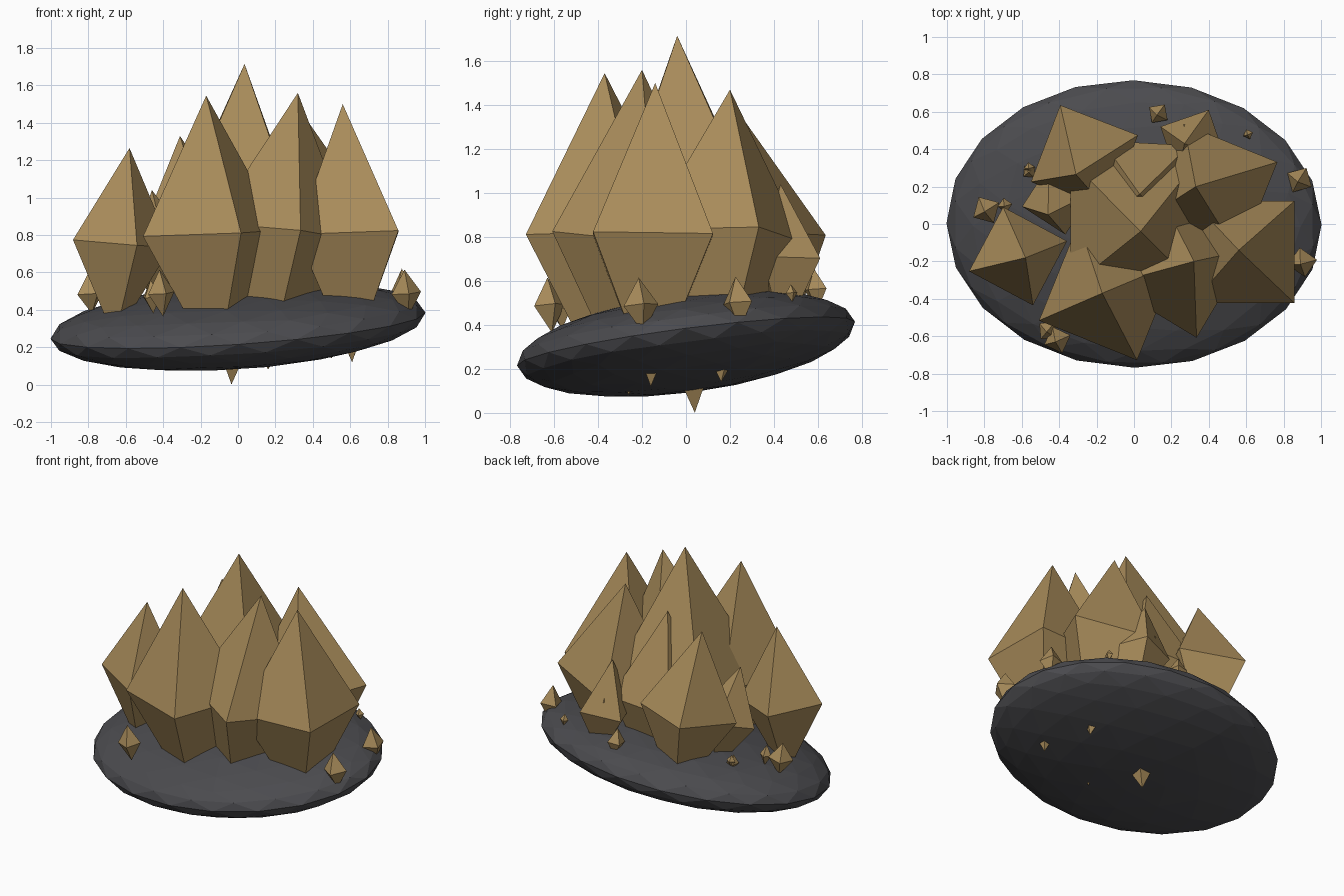
import bpy, bmesh, math
from mathutils import Matrix, Vector

if "Cube" in bpy.data.objects:
    bpy.data.objects.remove(bpy.data.objects["Cube"])


def material(name, rgb):
    m = bpy.data.materials.new(name)
    m.diffuse_color = (*rgb, 1)
    m.use_nodes = True
    m.node_tree.nodes["Principled BSDF"].inputs["Base Color"].default_value = m.diffuse_color
    return m


ROCK = material("charcoal rock", (0.07, 0.07, 0.077))
AMBER = material("tan crystal", (0.40, 0.265, 0.105))


def add_object(name, bm, mat):
    mesh = bpy.data.meshes.new(name)
    bm.to_mesh(mesh)
    bm.free()
    mesh.materials.append(mat)
    ob = bpy.data.objects.new(name, mesh)
    bpy.context.collection.objects.link(ob)
    return ob


def crystal(name, centre, tip, radius, angle):
    """Square bipyramid around a centre, with its upper point at tip."""
    c = Vector(centre)
    axis = Vector(tip) - c
    tilt = Vector((0, 0, 1)).rotation_difference(axis).to_matrix()
    bm = bmesh.new()
    ring = []
    for i in range(4):
        a = math.radians(angle + 90 * i)
        ring.append(bm.verts.new(c + tilt @ Vector((radius * math.cos(a), radius * math.sin(a), 0))))
    top, low = bm.verts.new(c + axis), bm.verts.new(c - axis)
    for i in range(4):
        a, b = ring[i], ring[(i + 1) % 4]
        bm.faces.new((a, b, top))
        bm.faces.new((b, a, low))
    return add_object(name, bm, AMBER)


# Tilted, flattened stone base
bm = bmesh.new()
bmesh.ops.create_icosphere(bm, subdivisions=3, radius=1)
lean = Vector((0, 0, 1)).rotation_difference(Vector((-0.07, -0.13, 1))).to_matrix().to_4x4()
bm.transform(Matrix.Translation((0, 0, 0.315)) @ lean @ Matrix.Diagonal((1.005, 0.775, 0.213, 1)))
add_object("stone_base", bm, ROCK)

# Large and medium crystals: centre, upper tip, ring radius, corner angle
crystals = [
    ("centre_crystal", (0, 0, 0.858), (0.035, -0.04, 1.715), 0.48, 45),
    ("front_crystal", (-0.14, -0.36, 0.81), (-0.17, -0.37, 1.545), 0.40, -67),
    ("front_right_crystal", (0.24, -0.23, 0.82), (0.32, -0.20, 1.56), 0.39, -76),
    ("right_crystal", (0.585, -0.15, 0.81), (0.56, -0.14, 1.50), 0.386, -45),
    ("back_right_crystal", (0.415, 0.18, 0.805), (0.33, 0.20, 1.47), 0.385, 23),
    ("back_left_crystal", (-0.265, 0.35, 0.775), (-0.31, 0.265, 1.33), 0.315, 114),
    ("back_crystal", (0.05, 0.20, 0.745), (0.03, 0.16, 1.34), 0.33, 42),
    ("left_crystal", (-0.62, -0.172, 0.755), (-0.58, -0.18, 1.265), 0.275, -73),
    ("back_medium_crystal", (0.315, 0.435, 0.69), (0.27, 0.43, 1.04), 0.195, 64),
    ("left_medium_crystal", (-0.41, 0.13, 0.69), (-0.46, 0.05, 1.04), 0.195, 192),
]
for name, centre, tip, radius, angle in crystals:
    crystal(name, centre, tip, radius, angle)

# Small shards around the rim: x, y, z, radius, half height, angle
shards = [
    (0.90, -0.205, 0.49, 0.08, 0.125, 10),
    (0.885, 0.235, 0.50, 0.075, 0.12, 60),
    (-0.41, -0.62, 0.49, 0.075, 0.125, 20),
    (-0.46, -0.57, 0.47, 0.06, 0.09, 50),
    (-0.79, 0.075, 0.49, 0.08, 0.11, 30),
    (-0.69, 0.10, 0.50, 0.04, 0.07, 10),
    (-0.56, 0.28, 0.48, 0.04, 0.055, 40),
    (-0.56, 0.30, 0.50, 0.03, 0.04, 10),
    (0.13, 0.59, 0.56, 0.06, 0.095, 55),
    (0.61, 0.48, 0.545, 0.028, 0.04, 20),
]
for i, (x, y, z, r, h, angle) in enumerate(shards):
    crystal(f"shard_{i + 1}", (x, y, z), (x - 0.08 * h, y - 0.08 * h, z + h), r, angle)
